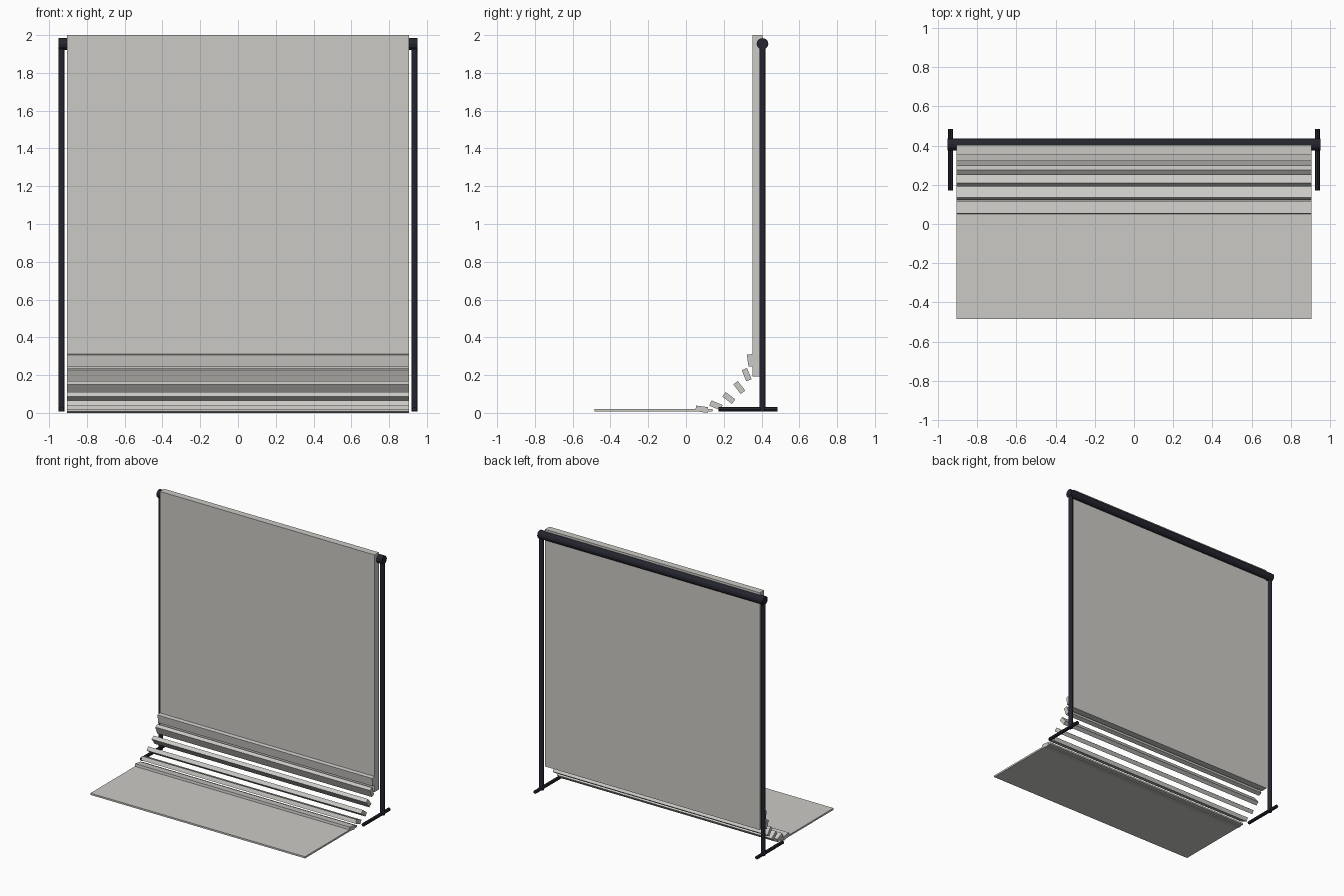
import bpy
import math

if "Cube" in bpy.data.objects:
    bpy.data.objects.remove(bpy.data.objects["Cube"])


def material(name, rgb):
    m = bpy.data.materials.new(name)
    m.diffuse_color = (*rgb, 1)
    m.use_nodes = True
    m.node_tree.nodes["Principled BSDF"].inputs["Base Color"].default_value = m.diffuse_color
    return m


CLOTH = material("warm grey backdrop", (0.60, 0.59, 0.56))
METAL = material("dark blue black metal", (0.018, 0.018, 0.028))


def box(name, centre, size, tilt=0):
    bpy.ops.mesh.primitive_cube_add(size=1, location=centre, rotation=(tilt, 0, 0))
    o = bpy.context.object
    o.name = name
    o.scale = size
    bpy.ops.object.transform_apply(location=False, rotation=False, scale=True)
    o.data.materials.append(CLOTH)


def rod(name, centre, radius, length, sides, rotation=(0, 0, 0)):
    bpy.ops.mesh.primitive_cylinder_add(vertices=sides, radius=radius, depth=length,
                                        location=centre, rotation=rotation)
    o = bpy.context.object
    o.name = name
    o.data.materials.append(METAL)


WIDTH = 1.81

# Hanging panel and floor sheet
box("back_panel", (0, 0.378, 1.096), (WIDTH, 0.052, 1.808))
box("floor_sheet", (0, -0.172, 0.013), (WIDTH, 0.626, 0.013))

# Slats following the curve between floor and panel, each tilted across the curve
ARC_Y, ARC_Z, ARC_R = 0.044, 0.317, 0.30
for i in range(6):
    t = math.radians(7.5 + 15 * i)
    box(f"curve_slat_{i + 1}",
        (0, ARC_Y + ARC_R * math.sin(t), ARC_Z - ARC_R * math.cos(t)),
        (WIDTH, 0.064, 0.03), -t)

# Stand: crossbar, uprights and feet
rod("crossbar", (0, 0.405, 1.953), 0.031, 1.90, 12, (0, math.pi / 2, 0))
for side, x in (("left", -0.935), ("right", 0.935)):
    rod(f"{side}_upright", (x, 0.405, 0.98), 0.016, 1.945, 12)
    rod(f"{side}_foot", (x, 0.328, 0.019), 0.0125, 0.314, 8, (math.pi / 2, 0, 0))
